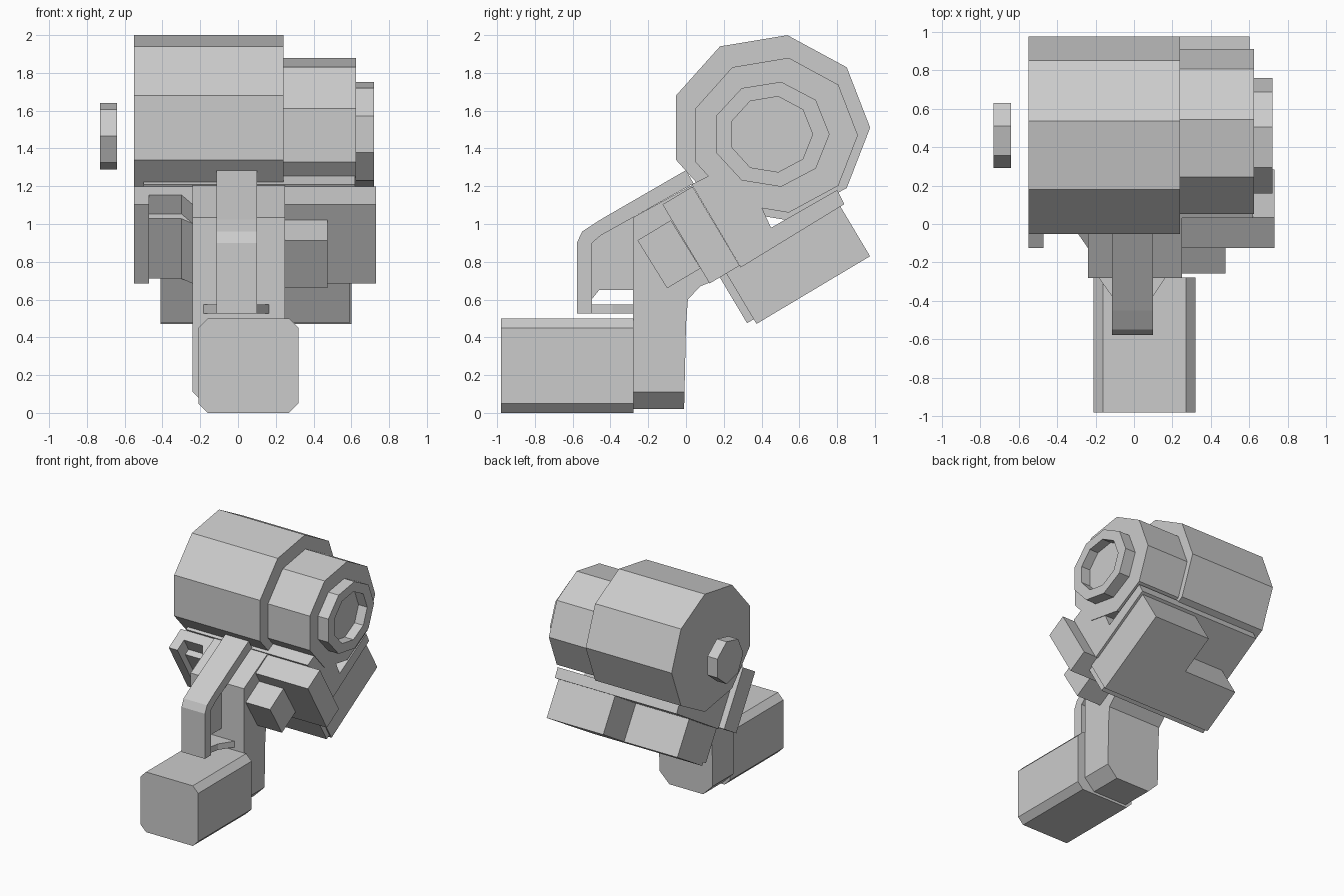
import bpy, bmesh
from math import sin, cos, tau, radians
from mathutils import Vector as V

if "Cube" in bpy.data.objects:
    bpy.data.objects.remove(bpy.data.objects["Cube"])

X, Y, Z = V((1, 0, 0)), V((0, 1, 0)), V((0, 0, 1))
T = radians(30.8)
U = V((0, cos(T), sin(T)))      # up the tilted mount
W = V((0, -sin(T), cos(T)))     # normal to the tilted mount


def finish(name, bm):
    bmesh.ops.recalc_face_normals(bm, faces=bm.faces)
    me = bpy.data.meshes.new(name)
    bm.to_mesh(me)
    bm.free()
    ob = bpy.data.objects.new(name, me)
    bpy.context.collection.objects.link(ob)
    return ob


def prism(name, pts, o, a, b, ext, bevel=None):
    """Extrude the outline pts (in axes a, b from origin o) along ext."""
    bm = bmesh.new()
    f = bm.faces.new([bm.verts.new(o + a * p + b * q) for p, q in pts])
    r = bmesh.ops.extrude_face_region(bm, geom=[f])
    bmesh.ops.translate(bm, vec=ext, verts=[v for v in r['geom'] if isinstance(v, bmesh.types.BMVert)])
    if bevel:
        edges = [e for e in bm.edges if bevel[0](e)]
        bmesh.ops.bevel(bm, geom=edges, offset=bevel[1], segments=1, affect='EDGES')
    return finish(name, bm)


def side(name, pts, x0, x1, bevel=None):
    """Side (y, z) outline extruded across x."""
    return prism(name, pts, X * x0, Y, Z, X * (x1 - x0), bevel)


def ring(n, c, ry, rz, start=0.0):
    return [(c[0] + ry * cos(start + tau * i / n), c[1] + rz * sin(start + tau * i / n)) for i in range(n)]


def rect(a0, a1, b0, b1):
    return [(a0, b0), (a1, b0), (a1, b1), (a0, b1)]


# Drum, stepped nose and loose end cap
side("drum", ring(9, (.445, 1.51), .53, .497), -.55, .24)
side("drum_nose", ring(9, (.467, 1.47), .443, .416), .24, .625)
side("end_cap", ring(7, (.469, 1.465), .179, .18, tau / 2), -.73, -.64)

# Hollow rim on the nose, as lofted loops ending in a recessed floor
bm = bmesh.new()
loops = []
for x, ry, rz in ((.62, .31, .282), (.72, .31, .282), (.72, .22, .203), (.64, .22, .203)):
    loops.append([bm.verts.new((x, p, q)) for p, q in ring(9, (.45, 1.475), ry, rz)])
for l0, l1 in zip(loops, loops[1:]):
    for i in range(9):
        j = (i + 1) % 9
        bm.faces.new((l0[i], l0[j], l1[j], l1[i]))
bm.faces.new(loops[0])
bm.faces.new(loops[-1])
finish("nose_rim", bm)

# Cradle under the drum
side("cradle", [(.03, 1.21), (.12, 1.255), (.35, 1.2), (.45, .98), (.8, 1.18), (.838, 1.105), (.29, .77)],
     -.5, .62)

# Tilted cross block with a stepped recess on its left
base = V((0, .125, .685))
for name, v0, v1, d in (("cross_block_lower", 0, .37, .05), ("cross_block_upper", .37, .487, .1)):
    outline = [(-.55, 0), (-.47, 0), (-.47, d), (-.3, d), (-.24, 0), (.73, 0), (.73, .185), (-.55, .185)]
    prism(name, outline, base + W * v0, X, U, W * (v1 - v0))

# Square stub on the right
side("stub", [(-.257, .913), (-.08, 1.02), (.077, .765), (-.10, .66)], .24, .475)

# Notched pack under the cradle and its thin front plate
pack = [(-.41, 0), (.6, 0), (.6, .7), (.08, .7), (.08, .38), (-.41, .38)]
prism("pack", pack, V((0, .373, .471)), X, U, W * .32)
prism("pack_front_plate", rect(-.41, .59, -.045, 0), V((0, .362, .498)), X, U, W * .29)

# Leg, with the bottom corners cut
leg = [(-.28, .02), (-.01, .02), (0, .47), (.01, .6), (.075, .67), (.15, .70), (.2, .9), (.03, 1.205), (-.28, 1.035)]
side("leg", leg, -.24, .25,
     (lambda e: all(v.co.z < .05 for v in e.verts) and abs(e.verts[0].co.y - e.verts[1].co.y) > .1, .09))

# Foot block
c = .05
foot = [(-.21 + c, 0), (.32 - c, 0), (.32, c), (.32, .5 - c), (.32 - c, .5), (-.21 + c, .5), (-.21, .5 - c), (-.21, c)]
prism("foot", foot, Y * -.98, X, Z, Y * .702)

# Front strap, its inner web and the flared lower bar
strap = [(-.578, .525), (-.578, .9), (-.55, .96), (-.45, 1.025), (0, 1.285), (.04, 1.215), (-.28, 1.035),
         (-.45, .94), (-.497, .9), (-.497, .525)]
side("strap", strap, -.115, .1)
side("strap_web", [(-.5, .6), (-.46, .65), (-.27, .65), (-.27, 1.05), (-.45, .945), (-.5, .9)], -.06, .045)
bar = [(-.08, -.5), (.065, -.5), (.09, -.39), (.17, -.27), (-.19, -.27), (-.105, -.39)]
prism("strap_lower_bar", bar, Z * .525, X, Y, Z * .05)
